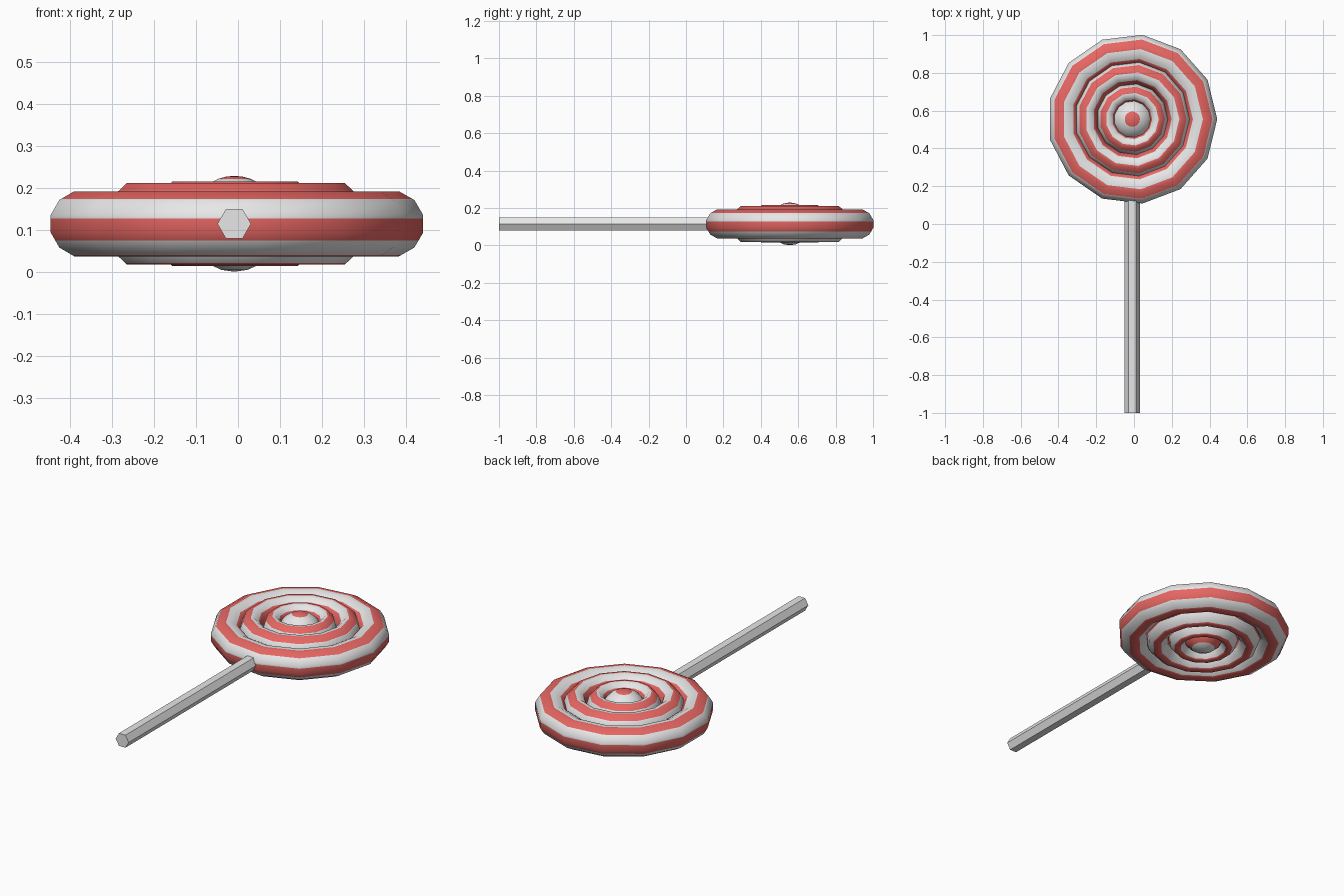
import bpy
import bmesh
import math

if "Cube" in bpy.data.objects:
    bpy.data.objects.remove(bpy.data.objects["Cube"])

CX, CY, CZ = -0.009, 0.555, 0.115   # candy centre
SIDES = 13


def material(name, rgb):
    m = bpy.data.materials.new(name)
    m.diffuse_color = (*rgb, 1.0)
    m.use_nodes = True
    m.node_tree.nodes["Principled BSDF"].inputs["Base Color"].default_value = m.diffuse_color
    return m


white = material("sugar white", (0.8, 0.8, 0.8))
red = material("candy red", (0.8, 0.135, 0.125))


def lathe(name, profile, colours, closed):
    """Revolve (radius, height) points around the candy axis; one colour per profile edge."""
    bm = bmesh.new()
    rows = []
    for r, z in profile:
        if r < 1e-5:
            rows.append([bm.verts.new((CX, CY, CZ + z))] * SIDES)
        else:
            rows.append([bm.verts.new((CX + r * math.cos(2 * math.pi * k / SIDES),
                                       CY + r * math.sin(2 * math.pi * k / SIDES),
                                       CZ + z)) for k in range(SIDES)])
    n = len(rows)
    for i in range(n if closed else n - 1):
        a, b = rows[i], rows[(i + 1) % n]
        for k in range(SIDES):
            j = (k + 1) % SIDES
            corners = list(dict.fromkeys((a[k], a[j], b[j], b[k])))
            f = bm.faces.new(corners)
            f.material_index = colours[i]
            f.smooth = True
    bmesh.ops.recalc_face_normals(bm, faces=bm.faces)
    return finish(name, bm)


def finish(name, bm):
    me = bpy.data.meshes.new(name)
    bm.to_mesh(me)
    bm.free()
    me.materials.append(white)
    me.materials.append(red)
    ob = bpy.data.objects.new(name, me)
    bpy.context.collection.objects.link(ob)
    return ob


def polygon_point(deg):
    """Point on a unit twelve-sided outline with flats at top, bottom and sides."""
    a = math.radians(deg)
    off = math.radians((deg + 15) % 30 - 15)
    d = math.cos(math.radians(15)) / math.cos(off)
    return d * math.cos(a), d * math.sin(a)


# striped rings: the tube is cut along its stripe edges
stripe_cuts = [9, 48, 88, 129, 209, 249, 289, 329]
red_spans = [(48, 88), (129, 209), (249, 289), (329, 369)]
angles = sorted(set(range(15, 360, 30)) | set(stripe_cuts))
ring_colours = []
for i, a in enumerate(angles):
    nxt = angles[i + 1] if i + 1 < len(angles) else angles[0] + 360
    mid = (a + nxt) / 2
    ring_colours.append(int(any(lo < m < hi for lo, hi in red_spans for m in (mid, mid + 360))))

for name, major, wide, high in (("outer_ring", 0.371, 0.0815, 0.080),
                                ("middle_ring", 0.247, 0.063, 0.100),
                                ("inner_ring", 0.138, 0.053, 0.104)):
    pts = [polygon_point(a) for a in angles]
    lathe(name, [(major + wide * x, high * z) for x, z in pts], ring_colours, True)

# striped centre ball
lats = [0, 10, 21, 34, 47, 61, 75, 90, 101, 115, 130, 148, 164, 180]
ball = [(0.114 * math.sin(math.radians(t)), 0.114 * math.cos(math.radians(t))) for t in lats]
ball_colours = [int(t < 21 or 61 <= t < 90 or 101 <= t < 148) for t in lats[:-1]]
lathe("centre_ball", ball, ball_colours, False)

# hexagonal stick
bm = bmesh.new()
ends = [[bm.verts.new((CX + 0.04 * math.cos(math.pi * k / 3), y,
                       CZ + 0.04 * math.sin(math.pi * k / 3))) for k in range(6)]
        for y in (-1.0, 0.16)]
for ring in ends:
    bm.faces.new(ring)
for k in range(6):
    j = (k + 1) % 6
    bm.faces.new((ends[0][k], ends[0][j], ends[1][j], ends[1][k]))
bmesh.ops.recalc_face_normals(bm, faces=bm.faces)
finish("stick", bm)
